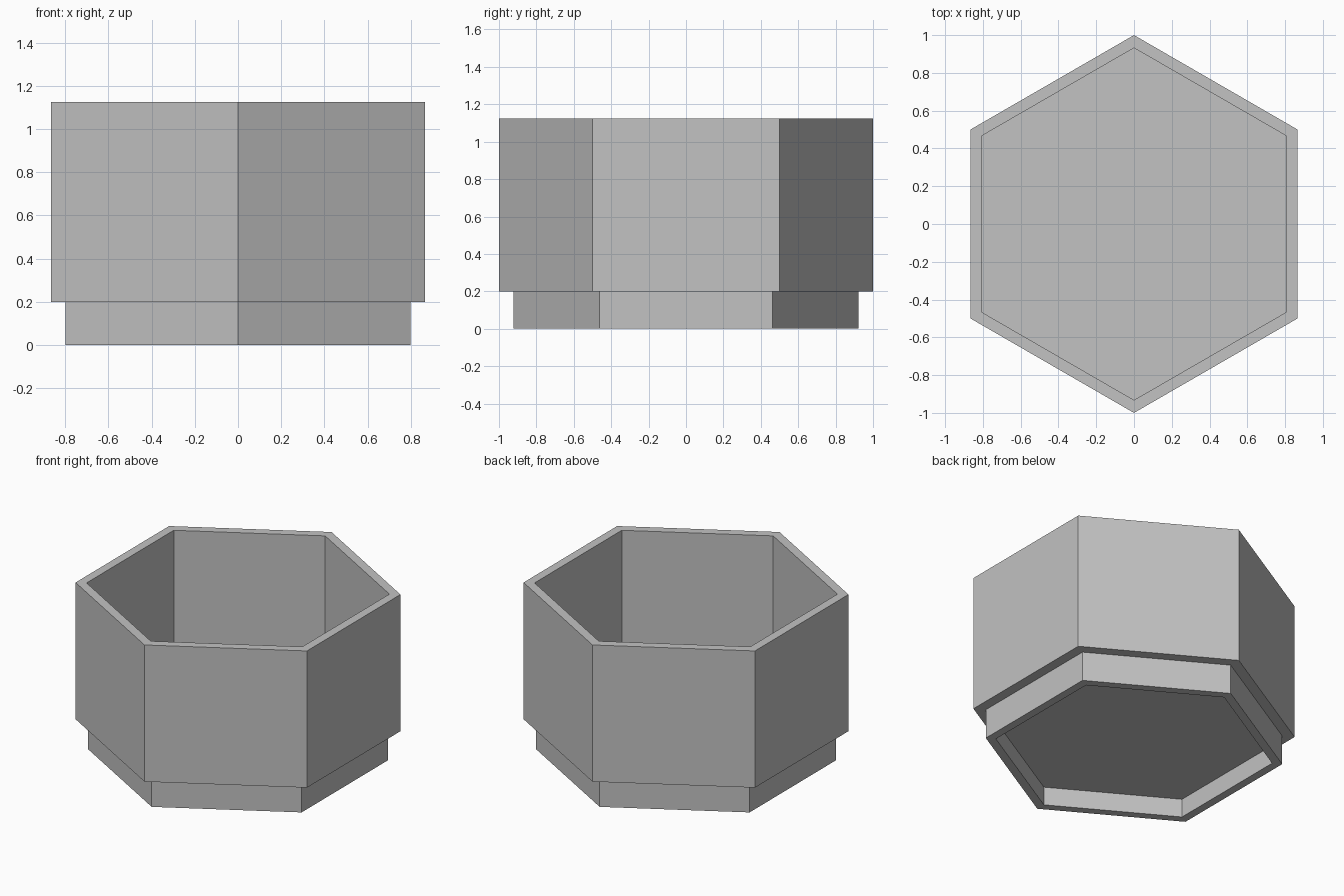
import bpy, bmesh
from math import sin, cos, pi

cube = bpy.data.objects.get("Cube")
if cube:
    bpy.data.objects.remove(cube)

grey = bpy.data.materials.new("plain grey")
grey.use_nodes = True
colour = (0.54, 0.54, 0.54, 1)
grey.diffuse_color = colour
grey.node_tree.nodes["Principled BSDF"].inputs["Base Color"].default_value = colour

SIDES = 6
# Radius and height of each hexagonal ring, from the underside recess
# over the outside and down to the inner floor
profile = [
    (0.86, 0.125), (0.86, 0.0),               # recess under the foot
    (0.923, 0.0), (0.923, 0.2),               # foot
    (1.0, 0.2), (1.0, 1.125),                 # outer wall
    (0.932, 1.125), (0.932, 0.2),             # rim and inner wall
]


def hex_ring(bm, radius, z):
    angles = [pi / 2 + 2 * pi * i / SIDES for i in range(SIDES)]
    return [bm.verts.new((radius * cos(a), radius * sin(a), z)) for a in angles]


bm = bmesh.new()
rings = [hex_ring(bm, r, z) for r, z in profile]
for low, high in zip(rings, rings[1:]):
    for i in range(SIDES):
        j = (i + 1) % SIDES
        bm.faces.new((low[i], low[j], high[j], high[i]))
# Floor, underside and top
bm.faces.new(rings[0])
bm.faces.new(rings[-1])
bmesh.ops.recalc_face_normals(bm, faces=bm.faces)

mesh = bpy.data.meshes.new("hexagonal_container")
bm.to_mesh(mesh)
bm.free()
mesh.materials.append(grey)
container = bpy.data.objects.new("hexagonal_container", mesh)
bpy.context.collection.objects.link(container)
